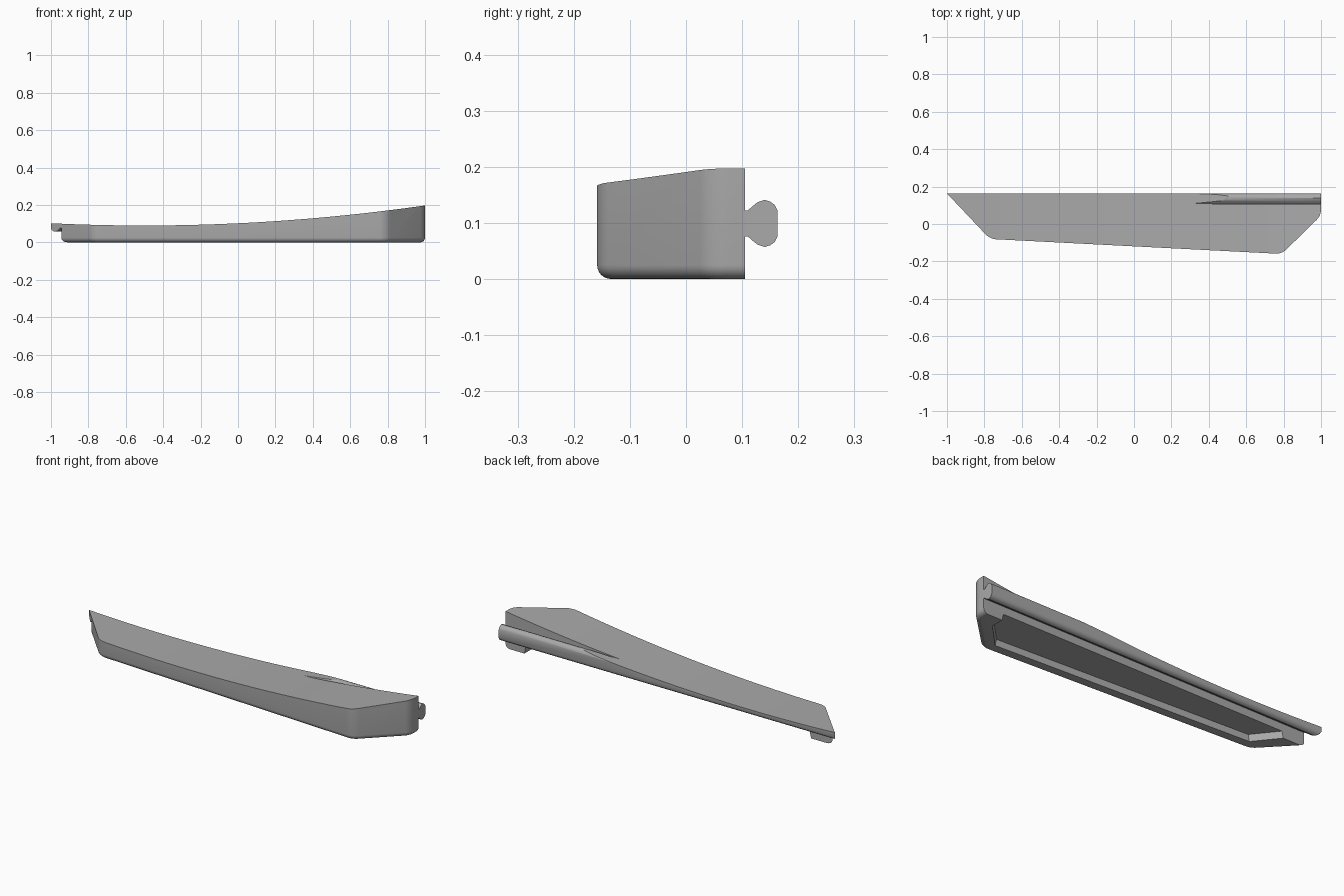
import bpy, bmesh
from mathutils import Vector

if "Cube" in bpy.data.objects:
    bpy.data.objects.remove(bpy.data.objects["Cube"])

BACK = 0.105          # plane where the rail meets the body
grey = bpy.data.materials.new("plain_grey")
grey.use_nodes = True
grey.diffuse_color = (0.4, 0.4, 0.4, 1)
grey.node_tree.nodes["Principled BSDF"].inputs["Base Color"].default_value = (0.4, 0.4, 0.4, 1)


def prism(bm, start, end):
    """Closed solid between two matching loops of points."""
    a = [bm.verts.new(p) for p in start]
    b = [bm.verts.new(p) for p in end]
    bm.faces.new(a)
    bm.faces.new(b[::-1])
    for i in range(len(a)):
        j = (i + 1) % len(a)
        bm.faces.new((a[i], b[i], b[j], a[j]))
    bmesh.ops.recalc_face_normals(bm, faces=bm.faces)


def finish(bm, name):
    mesh = bpy.data.meshes.new(name)
    bm.to_mesh(mesh)
    bm.free()
    mesh.materials.append(grey)
    obj = bpy.data.objects.new(name, mesh)
    bpy.context.collection.objects.link(obj)
    return obj


def cut(obj, cutters):
    for c in cutters:
        mod = obj.modifiers.new("cut", "BOOLEAN")
        mod.operation, mod.solver, mod.object = "DIFFERENCE", "EXACT", c
    bpy.context.view_layer.update()
    done = obj.evaluated_get(bpy.context.evaluated_depsgraph_get())
    mesh = bpy.data.meshes.new_from_object(done)
    obj.modifiers.clear()
    obj.data = mesh


def left_end(y):
    """x of the slanted left end at depth y."""
    return -1 + (0.163 - y) * 0.95


def bevel(bm, edges, size, segments):
    bmesh.ops.bevel(bm, geom=edges, offset=size, segments=segments,
                    profile=0.5, affect="EDGES", clamp_overlap=True)


# Body: plan outline with rounded upright corners and bottom edge
plan = [(left_end(BACK), BACK), (-0.77, -0.08), (0.79, -0.16), (1, 0.045), (1, BACK)]
bm = bmesh.new()
prism(bm, [(x, y, 0) for x, y in plan], [(x, y, 0.3) for x, y in plan])
upright = [e for e in bm.edges
           if abs(e.verts[0].co.z - e.verts[1].co.z) > 0.1 and e.verts[0].co.y < 0.1]
bevel(bm, upright, 0.03, 6)
bottom = [e for e in bm.edges if all(v.co.z < 0.001 for v in e.verts)
          and not all(v.co.y > BACK - 0.001 for v in e.verts)]
bevel(bm, bottom, 0.025, 6)
body = finish(bm, "body")

# Rail: bulbed tongue along the back, slanted at the left end
half = [(0.09, 0.023), (0.11, 0.023), (0.119, 0.031), (0.128, 0.038), (0.14, 0.042),
        (0.15, 0.039), (0.158, 0.033), (0.163, 0.023)]
section = [(y, 0.099 - h) for y, h in half] + [(y, 0.099 + h) for y, h in half[::-1]]
bm = bmesh.new()
prism(bm, [(left_end(y), y, z) for y, z in section], [(1, y, z) for y, z in section])
rail = finish(bm, "rail")

# Cutter for the gently dished top
xs = [-1.1 + 2.2 * i / 48 for i in range(49)]
dish = [(x, 0.09 + 0.0476 * (x + 0.5) ** 2) for x in xs] + [(1.1, 0.5), (-1.1, 0.5)]
bm = bmesh.new()
prism(bm, [(x, -0.5, z) for x, z in dish], [(x, 0.5, z) for x, z in dish])
top_cutter = finish(bm, "top_cutter")

# Cutter for the recess underneath, open at the back, softly flared at its mouth
recess = [(-0.81, 0.2), (-0.81, BACK), (-0.71, -0.02), (0.755, -0.095), (0.88, 0.035), (0.88, 0.2)]
bm = bmesh.new()
mid = Vector((0.03, 0.03))
flared = [mid + (Vector(p) - mid) * 1.015 for p in recess]
prism(bm, [(p.x, p.y, -0.02) for p in flared], [(x, y, 0.035) for x, y in recess])
recess_cutter = finish(bm, "recess_cutter")

cut(body, [top_cutter, recess_cutter])
cut(rail, [top_cutter])
for c in (top_cutter, recess_cutter):
    bpy.data.objects.remove(c)

# Smooth the rounded parts, keep hard edges
bpy.ops.object.select_all(action="DESELECT")
for obj in (body, rail):
    obj.select_set(True)
bpy.context.view_layer.objects.active = body
bpy.ops.object.shade_smooth_by_angle(angle=0.52)
